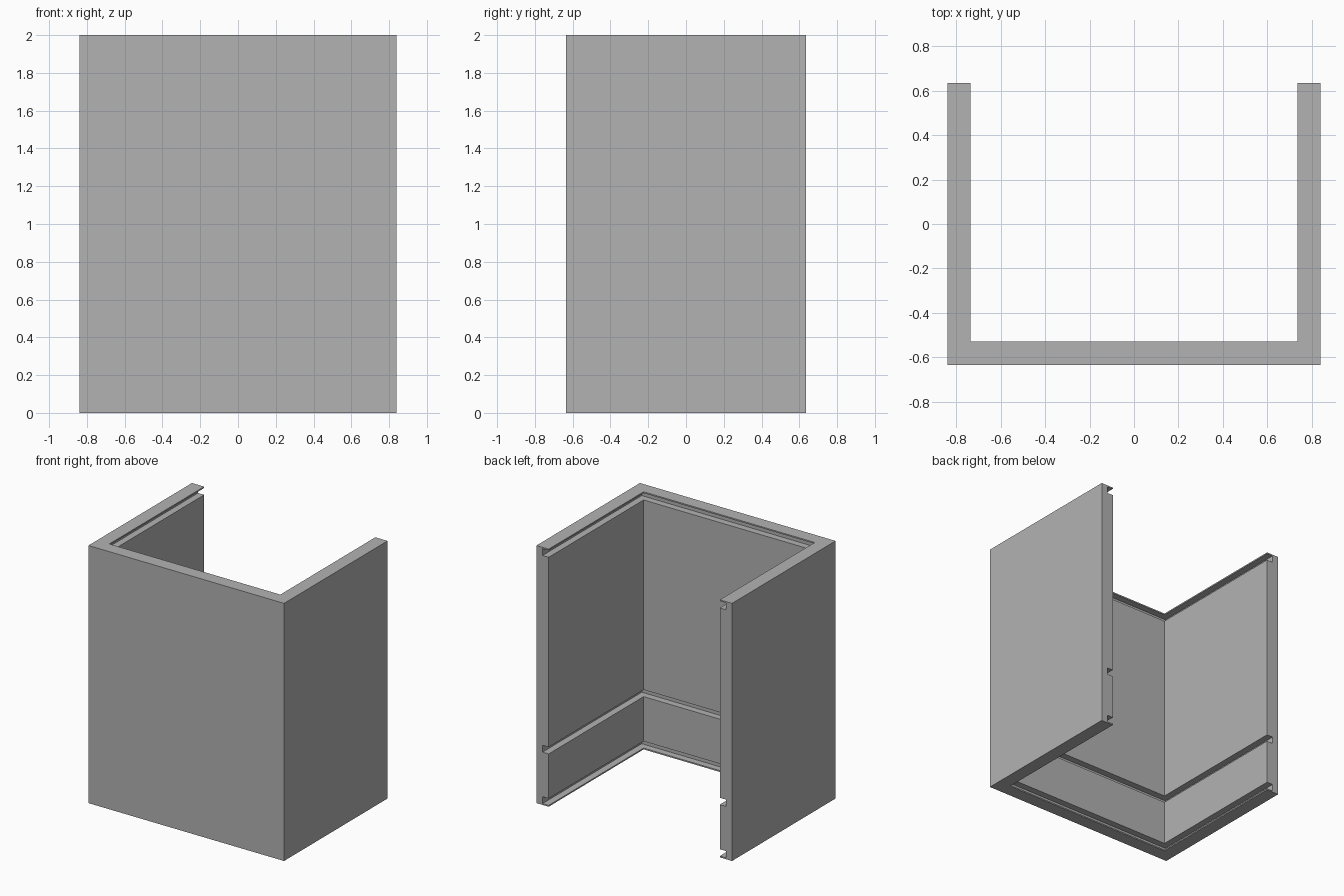
import bpy
import bmesh

cube = bpy.data.objects.get("Cube")
if cube:
    bpy.data.objects.remove(cube)

HALF_X, HALF_Y, HEIGHT = 0.84, 0.635, 2.0
WALL = 0.105
DEPTH = WALL / 2
SLOT = 0.053
SLOT_BASES = [0.0105, 0.41, HEIGHT - 0.0105 - SLOT]

grey = bpy.data.materials.new("plain grey")
grey.use_nodes = True
color = (0.448, 0.448, 0.448, 1)
grey.diffuse_color = color
grey.node_tree.nodes["Principled BSDF"].inputs["Base Color"].default_value = color

# Wall cross-section as (inset from outer face, height), with three inner grooves
profile = [(0, HEIGHT), (0, 0), (WALL, 0)]
for base in SLOT_BASES:
    top = base + SLOT
    profile += [(WALL, base), (DEPTH, base), (DEPTH, top), (WALL, top)]
profile.append((WALL, HEIGHT))


def station(bm, side, end):
    """One copy of the cross-section at a free end or a mitred corner."""
    return [bm.verts.new((side * (HALF_X - inset),
                          HALF_Y if end else inset - HALF_Y, z))
            for inset, z in profile]


# Sweep the cross-section round the U: side wall, front wall, side wall
bm = bmesh.new()
rings = [station(bm, side, end)
         for side, end in ((-1, True), (-1, False), (1, False), (1, True))]
count = len(profile)
for a, b in zip(rings, rings[1:]):
    for i in range(count):
        j = (i + 1) % count
        bm.faces.new((a[i], a[j], b[j], b[i]))
bm.faces.new(rings[0])
bm.faces.new(rings[-1])
bmesh.ops.recalc_face_normals(bm, faces=bm.faces)

mesh = bpy.data.meshes.new("grooved_walls")
bm.to_mesh(mesh)
bm.free()
mesh.materials.append(grey)
walls = bpy.data.objects.new("grooved_walls", mesh)
bpy.context.collection.objects.link(walls)
